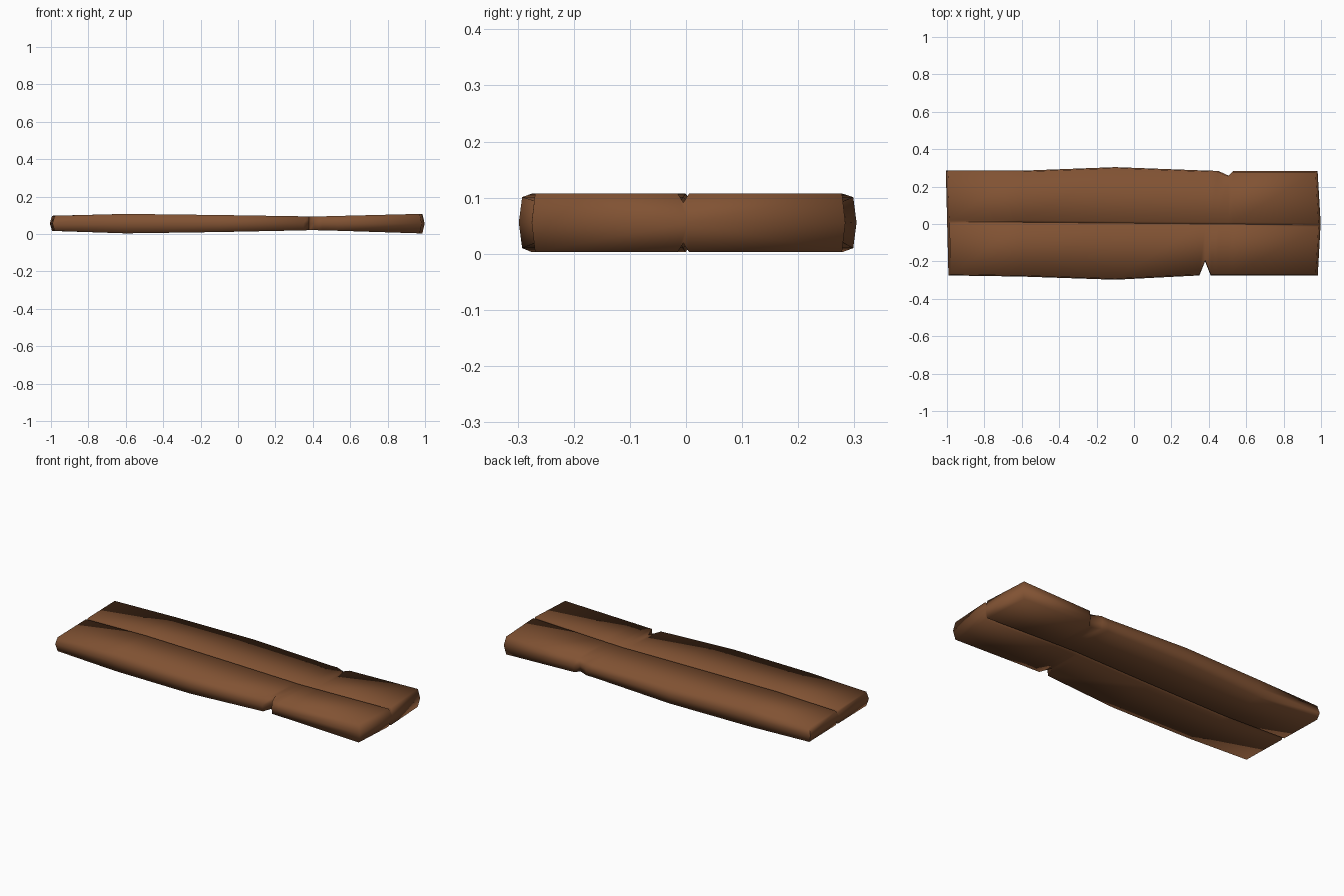
import bpy
import bmesh

cube = bpy.data.objects.get("Cube")
if cube:
    bpy.data.objects.remove(cube)

# Single wood colour
wood = bpy.data.materials.new("brown wood")
wood.use_nodes = True
wood.diffuse_color = (0.22, 0.085, 0.033, 1)
bsdf = next(n for n in wood.node_tree.nodes if n.type == "BSDF_PRINCIPLED")
bsdf.inputs["Base Color"].default_value = wood.diffuse_color

# Cross-sections along the plank: x, front y, back y, top z, bottom z, groove depth
STATIONS = [
    (-0.98, -0.275, 0.285, 0.097, 0.016, 0.017),
    (-0.60, -0.281, 0.285, 0.107, 0.003, 0.013),
    (-0.10, -0.298, 0.304, 0.101, 0.010, 0.010),
    (0.35, -0.275, 0.287, 0.094, 0.019, 0.010),
    (0.38, -0.200, 0.286, 0.093, 0.020, 0.010),
    (0.41, -0.275, 0.285, 0.093, 0.020, 0.010),
    (0.45, -0.275, 0.284, 0.094, 0.019, 0.010),
    (0.505, -0.275, 0.259, 0.095, 0.018, 0.010),
    (0.53, -0.275, 0.284, 0.096, 0.017, 0.010),
    (0.97, -0.275, 0.284, 0.107, 0.003, 0.016),
]
EDGE = 0.006      # how far the side ridge stands proud of the corners
GROOVE = 0.010    # groove half width
END = 0.012       # how far the end ridge stands proud


def end_shift(x, y):
    """Curve the right end outwards and skew the left end."""
    if x > 0.9:
        return 0.016 * (1 - (y / 0.28) ** 2)
    if x < -0.9:
        return -0.007 * (1 + y / 0.28)
    return 0.0


def section(x, front, back, top, bottom, depth):
    g = 0.004 - 0.009 * x
    mid = (top + bottom) / 2
    upper = [(front + EDGE, top), (g - GROOVE, top), (g, top - depth),
             (g + GROOVE, top), (back - EDGE, top)]
    lower = [(y, bottom if z == top else bottom + depth) for y, z in reversed(upper)]
    ring = upper + [(back, mid)] + lower + [(front, mid)]
    at_end = END * ((x > 0.9) - (x < -0.9))
    return [(x + end_shift(x, y) + (at_end if z == mid else 0), y, z) for y, z in ring]


# Loft the plank through its sections
bm = bmesh.new()
rings = [[bm.verts.new(p) for p in section(*s)] for s in STATIONS]
for a, b in zip(rings, rings[1:]):
    for i in range(len(a)):
        j = (i + 1) % len(a)
        bm.faces.new((a[i], a[j], b[j], b[i]))

# Ridged end faces
for ring, s in ((rings[0], STATIONS[0]), (rings[-1], STATIONS[-1])):
    x, mid = s[0], (s[3] + s[4]) / 2
    out = END if x > 0 else -END
    centre = bm.verts.new((x + end_shift(x, 0) + out, 0.004, mid))
    for ids in ((11, 0, 1, 2), (2, 3, 4, 5), (5, 6, 7, 8), (8, 9, 10, 11)):
        bm.faces.new([ring[i] for i in ids] + [centre])

bmesh.ops.recalc_face_normals(bm, faces=bm.faces)
mesh = bpy.data.meshes.new("plank")
bm.to_mesh(mesh)
bm.free()
mesh.materials.append(wood)
plank = bpy.data.objects.new("plank", mesh)
bpy.context.collection.objects.link(plank)

# Soft worn edges, crisp notches
bpy.ops.object.select_all(action="DESELECT")
plank.select_set(True)
bpy.context.view_layer.objects.active = plank
bpy.ops.object.shade_smooth_by_angle(angle=1.5)
